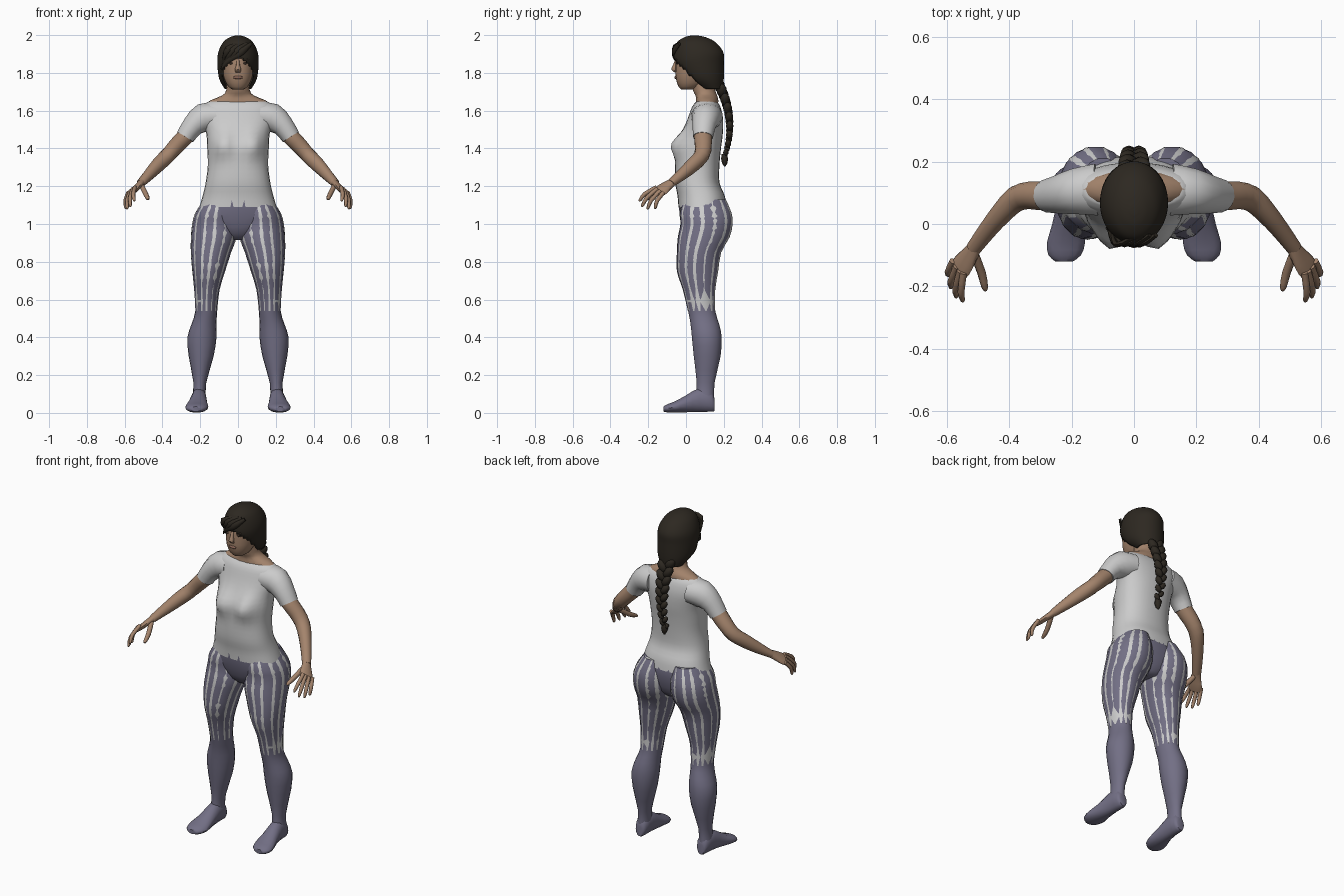
import bpy, math
from mathutils import Vector, Matrix

def mat(name, c):
    m = bpy.data.materials.new(name)
    m.diffuse_color = (*c, 1)
    return m

SKIN = mat("skin", (.37, .23, .15))
LEGGING = mat("legging_cloth", (.17, .16, .235))
HAIR = mat("dark_hair", (.026, .021, .015))
DARK = mat("eye_dark", (.06, .04, .03))
LIP = mat("lip", (.27, .14, .10))
X, Z = Vector((1, 0, 0)), Vector((0, 0, 1))

def finish(name, verts, faces, m=None, mirror=False, angle=50):
    me = bpy.data.meshes.new(name)
    me.from_pydata(verts, [], faces)
    ob = bpy.data.objects.new(name, me)
    bpy.context.collection.objects.link(ob)
    if m:
        me.materials.append(m)
    me.shade_smooth()
    me.set_sharp_from_angle(angle=math.radians(angle))
    if mirror:
        ob.modifiers.new("mirror", 'MIRROR').use_mirror_merge = False
    return ob

def spline(pts, k):
    """Catmull-Rom resampling of centre + two radii."""
    out = []
    for i in range(len(pts) - 1):
        a, b, c, d = (pts[max(0, min(len(pts) - 1, i + j))] for j in (-1, 0, 1, 2))
        for s in range(k):
            t = s / k
            out.append([.5 * (2*q + (r-p)*t + (2*p-5*q+4*r-w)*t*t + (3*q-p-3*r+w)*t**3)
                        for p, q, r, w in zip(a, b, c, d)])
    return out + [list(pts[-1])]

def loft(name, pts, m=None, n=16, k=2, side=X, axis=None, power=2.0,
         mirror=False, push=None, drop=None, phase=0.0):
    """Skin rounded rings (x, y, z, r1, r2) placed along a path."""
    P = spline(pts, k)
    C = [Vector(p[:3]) for p in P]
    verts, faces = [], []
    for i, p in enumerate(P):
        t = axis or (C[min(i+1, len(P)-1)] - C[max(i-1, 0)]).normalized()
        u = (side - t * side.dot(t)).normalized()
        v = t.cross(u)
        for j in range(n):
            a = 2 * math.pi * (j + phase) / n
            c, s = math.cos(a), math.sin(a)
            c = math.copysign(abs(c) ** (2 / power), c)
            s = math.copysign(abs(s) ** (2 / power), s)
            q = C[i] + u * c * p[3] + v * s * p[4]
            verts.append(push(q, s) if push else q)
    for i in range(len(P) - 1):
        for j in range(n):
            f = (i*n + j, i*n + (j+1) % n, (i+1)*n + (j+1) % n, (i+1)*n + j)
            if not (drop and drop(sum((verts[q] for q in f), Vector()) / 4)):
                faces.append(f)
    if not drop:
        faces.append(tuple(range(n))[::-1])
    faces.append(tuple(range((len(P)-1)*n, len(P)*n)))
    if (C[-1] - C[0]).dot(axis or (C[-1] - C[0])) < 0:
        faces = [f[::-1] for f in faces]
    return finish(name, verts, faces, m, mirror)

def blob(name, loc, size, m, rot=0.0, mirror=False, n=8):
    """Small ellipsoid, tilted in the x-z plane."""
    R = Matrix.Translation(loc) @ Matrix.Rotation(rot, 4, 'Y') @ Matrix.Diagonal((*size, 1))
    h = n - 2
    verts = [R @ Vector((math.sin(math.pi*(i+.15)/(h+.3)) * math.cos(2*math.pi*j/n),
                         math.sin(math.pi*(i+.15)/(h+.3)) * math.sin(2*math.pi*j/n),
                         -math.cos(math.pi*(i+.15)/(h+.3)))) for i in range(h+1) for j in range(n)]
    faces = [(i*n+j, i*n+(j+1) % n, (i+1)*n+(j+1) % n, (i+1)*n+j) for i in range(h) for j in range(n)]
    faces += [tuple(range(n))[::-1], tuple(range(h*n, h*n+n))]
    return finish(name, verts, faces, m, mirror, 70)

# shirt body, with the bust pushed out of the front
def bust(q, s):
    g = math.exp(-((abs(q.x) - .08) / .055)**2 - ((q.z - 1.42) / .065)**2)
    return q + Vector((0, -.052 * g * max(0, -s)**.5, 0))

loft("shirt_body", [(0, .088, 1.09, .205, .128), (0, .08, 1.15, .187, .125),
     (0, .06, 1.22, .171, .117), (0, .06, 1.31, .160, .117), (0, .07, 1.40, .163, .115),
     (0, .088, 1.48, .168, .107), (0, .103, 1.56, .192, .093), (0, .107, 1.62, .188, .075),
     (0, .109, 1.648, .155, .055)], n=28, k=3, axis=Z, power=2.3, push=bust)
loft("shirt_sleeve", [(.12, .11, 1.57, .072, .085), (.185, .105, 1.56, .078, .075),
     (.24, .095, 1.518, .058, .062), (.28, .09, 1.46, .05, .053)], n=14, side=Z, mirror=True)

# leggings: hips, legs, feet
loft("legging_hips", [(0, .10, .915, .05, .06), (0, .095, .95, .12, .095),
     (0, .092, 1.02, .215, .118), (0, .088, 1.09, .204, .128), (0, .08, 1.15, .184, .122)],
     LEGGING, n=22, axis=Z, power=2.2)
THIGH = [(.1, .10, 1.13, .08, .112), (.118, .105, 1.06, .108, .138), (.124, .11, 1.0, .119, .139),
         (.128, .095, .93, .121, .138), (.143, .07, .85, .107, .118), (.155, .062, .75, .087, .11),
         (.165, .07, .65, .067, .086), (.168, .083, .54, .058, .073)]
SHIN = [(.18, .10, .47, .066, .077), (.191, .11, .40, .077, .08), (.195, .112, .30, .066, .072),
        (.202, .104, .16, .034, .048), (.206, .10, .08, .036, .05)]
loft("legging_leg", THIGH + SHIN, LEGGING, n=18, axis=-Z, mirror=True)
# pale under-layer that pokes through the thighs in streaks
loft("pale_thigh_layer", [(x, y, z, a * 1.003, b * 1.003) for x, y, z, a, b in THIGH],
     n=13, k=3, axis=-Z, mirror=True, phase=.3)
loft("foot", [(.205, .152, .04, .022, .03), (.205, .135, .06, .035, .055), (.207, .07, .068, .041, .064),
     (.212, 0, .048, .05, .046), (.218, -.06, .031, .061, .03), (.222, -.1, .024, .052, .022),
     (.224, -.12, .02, .028, .013)], LEGGING, n=14, axis=Vector((0, -1, 0)), mirror=True)

# neck flaring onto the shoulders
loft("neck", [(0, .11, 1.63, .178, .06), (0, .112, 1.655, .145, .06), (0, .108, 1.68, .085, .058),
     (0, .095, 1.71, .062, .06), (0, .08, 1.8, .056, .058)], SKIN, n=18, axis=Z)

# arms and hands
loft("arm", [(.22, .1, 1.53, .044, .045), (.28, .09, 1.462, .045, .048), (.33, .092, 1.41, .043, .045),
     (.375, .082, 1.36, .04, .042), (.42, .04, 1.316, .039, .036), (.47, -.02, 1.263, .031, .03),
     (.515, -.08, 1.215, .021, .025)], SKIN, n=14, side=Z, mirror=True)
ACROSS = Vector((.04, .05, -.03))
loft("palm", [(.508, -.07, 1.222, .022, .02), (.53, -.105, 1.199, .033, .017),
     (.55, -.132, 1.178, .04, .015), (.568, -.156, 1.16, .037, .011)],
     SKIN, n=12, side=ACROSS, mirror=True)
FINGERS = {"index": ((.547, -.175, 1.18), (.55, -.25, 1.122)),
           "middle": ((.56, -.168, 1.168), (.571, -.236, 1.092)),
           "ring": ((.573, -.15, 1.157), (.588, -.206, 1.08)),
           "little": ((.584, -.128, 1.15), (.596, -.166, 1.082)),
           "thumb": ((.51, -.105, 1.2), (.475, -.213, 1.13))}
for nm, (a, b) in FINGERS.items():
    A, B = Vector(a), Vector(b)
    mid = (A + B) / 2 + Vector((.006, -.006, .008)) * (-.6 if nm == "thumb" else 1)
    A -= (B - A) * .25
    r = .014 if nm == "thumb" else .011
    loft(nm + "_finger", [(*A, r, r), (*mid, r, r), (*A.lerp(B, .92), r*.75, r*.75), (*B, r*.35, r*.35)],
         SKIN, n=8, mirror=True)

# head and face
loft("head", [(0, .005, 1.712, .028, .03), (0, .018, 1.728, .052, .058), (0, .034, 1.77, .074, .088),
     (0, .05, 1.82, .084, .106), (0, .06, 1.88, .088, .114), (0, .062, 1.94, .078, .1),
     (0, .06, 1.975, .04, .05)], SKIN, n=24, axis=Z, power=2.2)
loft("nose", [(0, -.048, 1.87, .008, .008), (0, -.058, 1.84, .010, .012), (0, -.064, 1.818, .017, .014),
     (0, -.052, 1.802, .012, .008)], SKIN, n=8, axis=-Z)
blob("lips", (0, -.053, 1.776), (.026, .008, .009), LIP)
blob("eye", (.036, -.046, 1.851), (.014, .006, .006), DARK, mirror=True)
blob("eyebrow", (.038, -.049, 1.871), (.021, .006, .0035), DARK, .1, True)
blob("ear", (.088, .07, 1.83), (.01, .02, .03), SKIN, mirror=True)

# hair cap, opened around the face under a slanting fringe
def face_gap(c):
    return c.z < 1.895 + .42 * c.x and c.y < .09 - 1.0 * (c.z - 1.72)

cap = loft("hair_cap", [(0, .135, 1.715, .07, .06), (0, .095, 1.77, .1, .105), (0, .07, 1.85, .109, .13),
           (0, .067, 1.91, .104, .13), (0, .055, 1.962, .079, .102), (0, .048, 1.989, .043, .056),
           (0, .045, 1.998, .012, .015)], HAIR, n=44, k=5, axis=Z, drop=face_gap)
thick = cap.modifiers.new("thickness", 'SOLIDIFY')
thick.thickness = .008
for s in range(4):
    loft("fringe_strand", [(.07 - .02*s, -.035, 1.955, .01, .008), (.02 - .025*s, -.066, 1.912 + .004*s, .018, .009),
         (-.045 - .01*s, -.05 + .008*s, 1.87 + .002*s, .014, .009), (-.088, -.012 + .01*s, 1.82, .004, .004)],
         HAIR, n=8, k=3, side=Z)

# braid: alternating tilted lumps down the back
N = 17
for i in range(N):
    t = i / (N - 1)
    sgn = 1 if i % 2 else -1
    w = 1.05 - .55 * t
    y = .178 + .185 * t - .16 * t * t
    blob("braid_lump", (sgn * .021 * w, y, 1.73 - .375 * t), (.026 * w, .027 * w, .04 * w), HAIR, sgn * .6)
loft("braid_tail", [(0, .203, 1.37, .014, .014), (0, .204, 1.345, .02, .018), (0, .205, 1.32, .013, .013),
     (0, .205, 1.305, .003, .003)], HAIR, n=8, axis=-Z)
